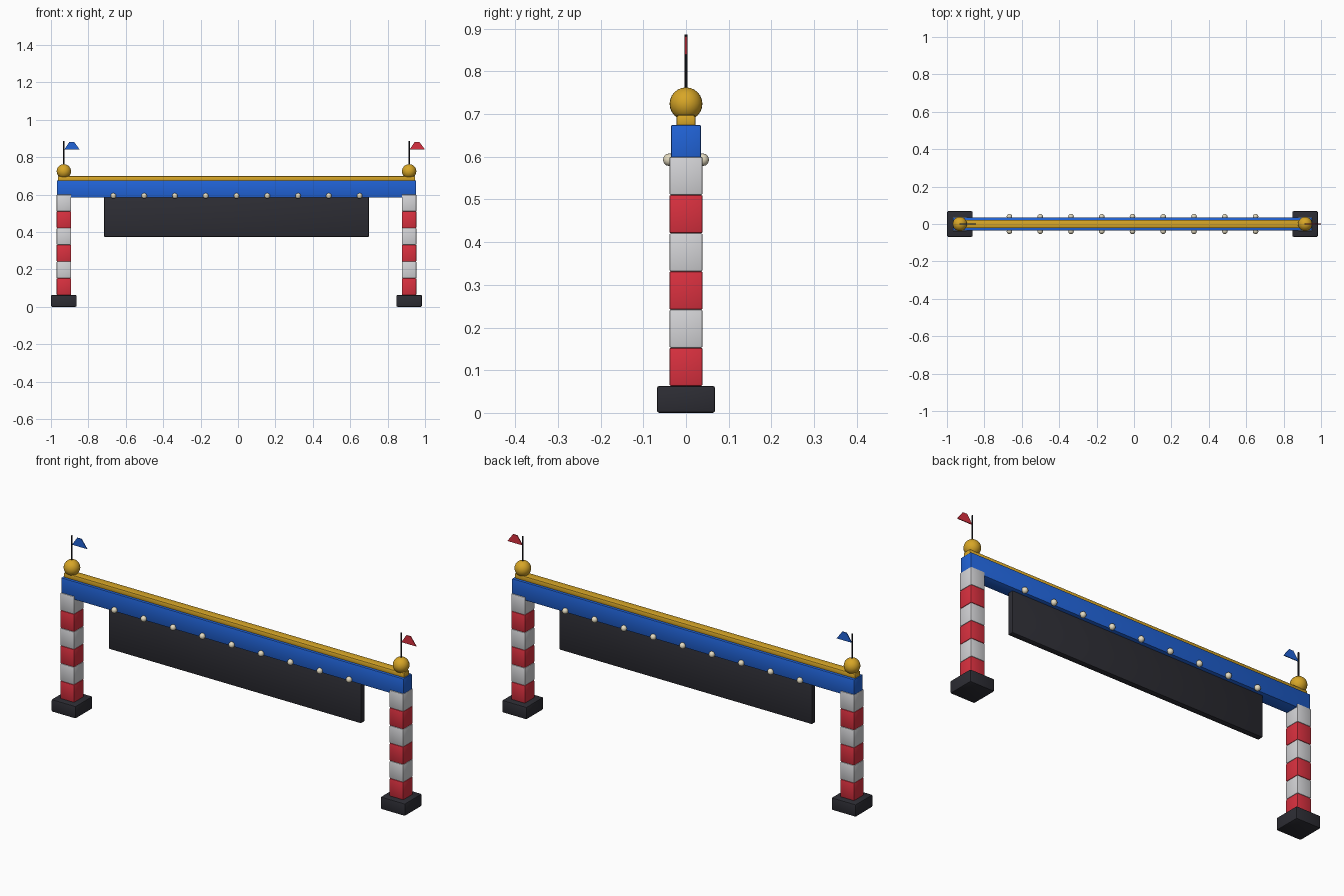
import bpy, bmesh, math

if "Cube" in bpy.data.objects:
    bpy.data.objects.remove(bpy.data.objects["Cube"])

CX = -0.008            # middle of the gantry
POST_X = 0.923         # post distance from the middle


def mat(name, r, g, b):
    m = bpy.data.materials.new(name)
    m.diffuse_color = (r, g, b, 1)
    m.use_nodes = True
    m.node_tree.nodes["Principled BSDF"].inputs["Base Color"].default_value = m.diffuse_color
    return m


RED = mat("red", 0.70, 0.03, 0.05)
WHITE = mat("white", 0.66, 0.66, 0.68)
BLUE = mat("blue", 0.015, 0.125, 0.68)
GOLD = mat("gold", 0.68, 0.38, 0.02)
DARK = mat("charcoal", 0.026, 0.026, 0.034)
CREAM = mat("bulb cream", 0.78, 0.71, 0.53)
POLE = mat("pole black", 0.012, 0.012, 0.016)


def finish(name, bm, material, smooth=True):
    me = bpy.data.meshes.new(name)
    bm.to_mesh(me)
    bm.free()
    ob = bpy.data.objects.new(name, me)
    bpy.context.collection.objects.link(ob)
    me.materials.append(material)
    if smooth:
        bpy.ops.object.select_all(action='DESELECT')
        ob.select_set(True)
        bpy.context.view_layer.objects.active = ob
        bpy.ops.object.shade_smooth_by_angle(angle=math.radians(35))
    return ob


def box(name, x, z0, z1, width, depth, material, bevel=0.004):
    bm = bmesh.new()
    bmesh.ops.create_cube(bm, size=1)
    bmesh.ops.scale(bm, vec=(width, depth, z1 - z0), verts=bm.verts)
    bmesh.ops.translate(bm, vec=(x, 0, (z0 + z1) / 2), verts=bm.verts)
    bmesh.ops.bevel(bm, geom=bm.edges[:], offset=bevel, segments=2,
                    profile=0.5, affect='EDGES')
    return finish(name, bm, material)


def ball(name, loc, radius, material, seg):
    bm = bmesh.new()
    bmesh.ops.create_uvsphere(bm, u_segments=seg, v_segments=seg // 2, radius=radius)
    bmesh.ops.translate(bm, vec=loc, verts=bm.verts)
    return finish(name, bm, material)


def pole(name, x, z0, z1, radius):
    bm = bmesh.new()
    bmesh.ops.create_cone(bm, cap_ends=True, segments=8, radius1=radius,
                          radius2=radius, depth=z1 - z0)
    bmesh.ops.translate(bm, vec=(x, 0, (z0 + z1) / 2), verts=bm.verts)
    return finish(name, bm, POLE)


def flag(name, x, material):
    outline = [(0.002, 0.84), (0.085, 0.84), (0.054, 0.882), (0.03, 0.882)]
    bm = bmesh.new()
    face = bm.faces.new([bm.verts.new((x + px, -0.002, z)) for px, z in outline])
    ext = bmesh.ops.extrude_face_region(bm, geom=[face])
    verts = [v for v in ext["geom"] if isinstance(v, bmesh.types.BMVert)]
    bmesh.ops.translate(bm, vec=(0, 0.004, 0), verts=verts)
    bmesh.ops.recalc_face_normals(bm, faces=bm.faces)
    return finish(name, bm, material, smooth=False)


# Striped posts with feet, finials and flags
for side, sign, flag_mat in (("left", -1, BLUE), ("right", 1, RED)):
    x = CX + sign * POST_X
    box(f"{side}_foot", x, 0, 0.063, 0.137, 0.137, DARK, 0.006)
    step = (0.60 - 0.063) / 6
    for i in range(6):
        z = 0.063 + i * step
        box(f"{side}_post_band_{i + 1}", x, z, z + step, 0.078, 0.078,
            WHITE if i % 2 else RED)
    ball(f"{side}_finial", (x, 0, 0.724), 0.0385, GOLD, 24)
    pole(f"{side}_flag_pole", x, 0.75, 0.886, 0.0035)
    flag(f"{side}_flag", x, flag_mat)

# Crossbeam, top trim and hanging panel
box("crossbeam", CX, 0.583, 0.675, 1.92, 0.07, BLUE)
box("top_trim", CX, 0.670, 0.698, 1.91, 0.045, GOLD, 0.006)
box("hanging_panel", CX, 0.374, 0.586, 1.416, 0.03, DARK)

# Bulbs along both faces of the beam
for face, sign in (("front", -1), ("back", 1)):
    for i in range(9):
        ball(f"{face}_bulb_{i + 1}", (CX + (i - 4) * 0.1645, sign * 0.039, 0.593),
             0.015, CREAM, 12)
